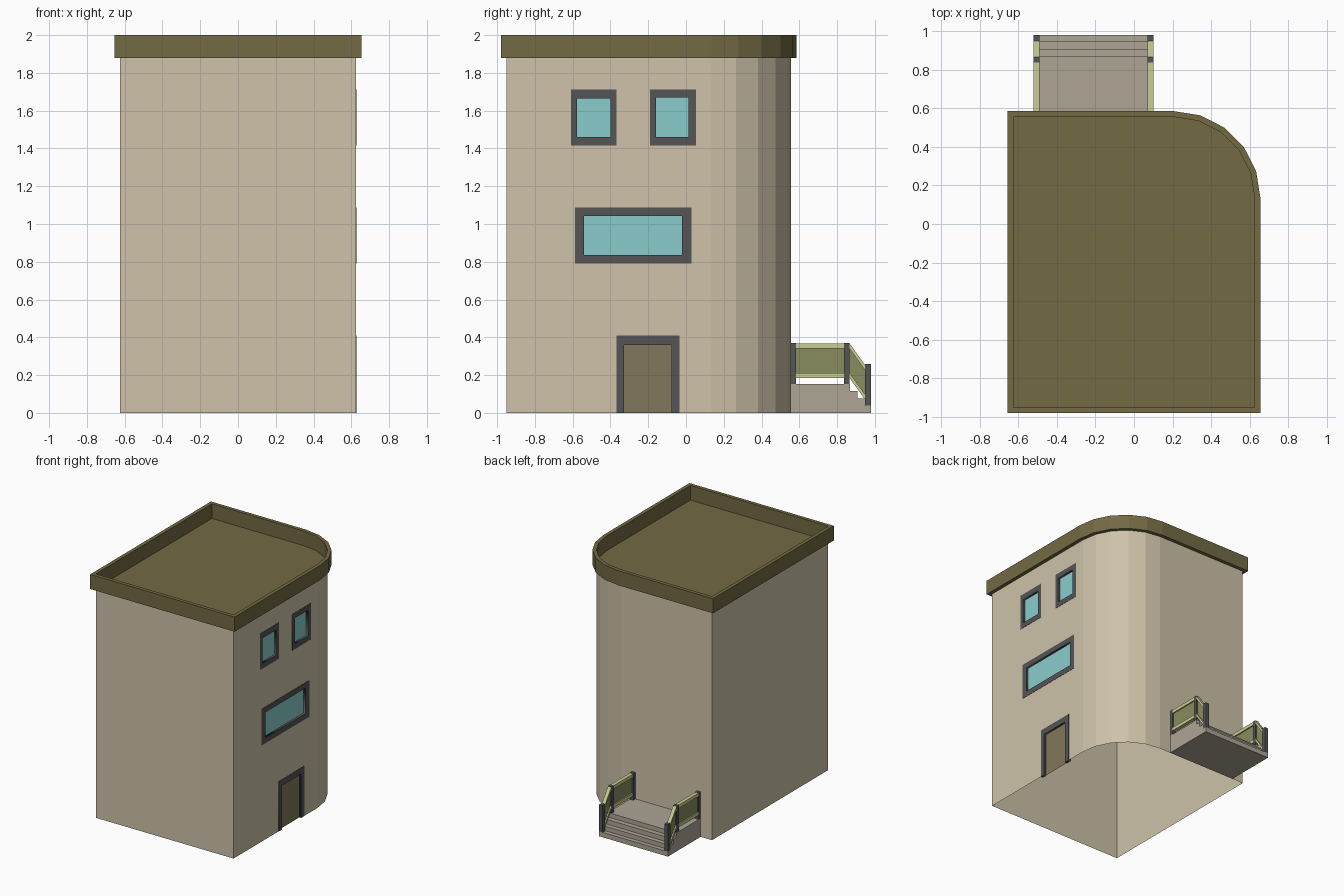
import bpy, bmesh, math

if "Cube" in bpy.data.objects:
    bpy.data.objects.remove(bpy.data.objects["Cube"])

def material(name, r, g, b):
    m = bpy.data.materials.new(name)
    m.diffuse_color = [(c / 255) ** 2.2 for c in (r, g, b)] + [1]
    m.use_nodes = True
    m.node_tree.nodes["Principled BSDF"].inputs["Base Color"].default_value = m.diffuse_color
    return m

PLASTER = material("plaster", 205, 193, 167)
ROOF = material("roof_olive", 114, 105, 69)
FRAME = material("dark_frame", 85, 85, 87)
GLASS = material("window_glass", 137, 203, 202)
DOOR = material("door_brown", 128, 119, 90)
STONE = material("step_stone", 172, 163, 148)
RAIL = material("rail_green", 200, 204, 145)
PANEL = material("rail_panel", 136, 139, 95)

def add_mesh(name, bm, mat, fix_normals=True):
    if fix_normals:
        bmesh.ops.recalc_face_normals(bm, faces=bm.faces)
    me = bpy.data.meshes.new(name)
    bm.to_mesh(me)
    bm.free()
    me.materials.append(mat)
    ob = bpy.data.objects.new(name, me)
    bpy.context.collection.objects.link(ob)
    return ob

def strip(bm, a, b, closed=True):
    """Quads between two vertex loops."""
    n = len(a)
    for i in range(n if closed else n - 1):
        j = (i + 1) % n
        bm.faces.new((a[i], a[j], b[j], b[i]))

def prism(name, profile, x0, x1, mat):
    """Side profile in (y, z), extruded along x."""
    bm = bmesh.new()
    a = [bm.verts.new((x0, y, z)) for y, z in profile]
    b = [bm.verts.new((x1, y, z)) for y, z in profile]
    strip(bm, a, b)
    bm.faces.new(a)
    bm.faces.new(b)
    return add_mesh(name, bm, mat)

def side_sheet(name, outlines, x, mat, depth=0.0):
    """Filled (y, z) outlines with holes, facing +x."""
    cu = bpy.data.curves.new(name, 'CURVE')
    cu.dimensions = '2D'
    cu.fill_mode = 'BOTH'
    cu.extrude = depth / 2
    for pts in outlines:
        sp = cu.splines.new('POLY')
        sp.points.add(len(pts) - 1)
        for p, (y, z) in zip(sp.points, pts):
            p.co = (y, z, 0, 1)
        sp.use_cyclic_u = True
    cu.materials.append(mat)
    ob = bpy.data.objects.new(name, cu)
    bpy.context.collection.objects.link(ob)
    ob.location.x = x - depth / 2
    ob.rotation_euler = (math.pi / 2, 0, math.pi / 2)
    bpy.ops.object.select_all(action='DESELECT')
    ob.select_set(True)
    bpy.context.view_layer.objects.active = ob
    bpy.ops.object.convert(target='MESH')

def rect(y0, y1, z0, z1):
    return [(y0, z0), (y1, z0), (y1, z1), (y0, z1)]

def footprint(grow):
    """Plan outline with one rounded corner in five facets."""
    x, y0, y1, r = 0.625 + grow, -0.95 - grow, 0.555 + grow, 0.42 + grow
    arc = [(0.205 + r * math.cos(math.radians(18 * i)),
            0.135 + r * math.sin(math.radians(18 * i))) for i in range(6)]
    return arc + [(-x, y1), (-x, y0), (x, y0)]

EAVE, TOP, WALL_X = 1.88, 2.0, 0.625

# Plain walls, open underneath
bm = bmesh.new()
low, high = ([bm.verts.new((x, y, z)) for x, y in footprint(0)] for z in (0, EAVE))
strip(bm, low, high, closed=False)
add_mesh("walls", bm, PLASTER, fix_normals=False)

# Roof with raised parapet
bm = bmesh.new()
ob_, ot, it, ib = ([bm.verts.new((x, y, z)) for x, y in footprint(g)]
                   for g, z in ((0.03, EAVE), (0.03, TOP), (0, TOP), (0, EAVE)))
for a, b in ((ob_, ot), (ot, it), (it, ib), (ib, ob_)):
    strip(bm, a, b)
bm.faces.new(ib)
add_mesh("roof_parapet", bm, ROOF, fix_normals=False)

# Windows: frame rectangle and glass rectangle
windows = {
    "upper_window_left": (rect(-0.61, -0.367, 1.416, 1.713), rect(-0.577, -0.40, 1.46, 1.665)),
    "upper_window_right": (rect(-0.19, 0.053, 1.416, 1.713), rect(-0.16, 0.012, 1.46, 1.67)),
    "wide_window": (rect(-0.588, 0.03, 0.79, 1.088), rect(-0.54, -0.02, 0.836, 1.043)),
}
for name, (outer, inner) in windows.items():
    side_sheet(name + "_frame", [outer, inner], WALL_X + 0.002, FRAME, 0.022)
    side_sheet(name + "_glass", [inner], WALL_X - 0.015, GLASS)

# Door and its frame
side_sheet("door_frame", [[(-0.367, 0), (-0.327, 0), (-0.327, 0.36), (-0.077, 0.36),
                           (-0.077, 0), (-0.034, 0), (-0.034, 0.41), (-0.367, 0.41)]],
           WALL_X + 0.002, FRAME, 0.022)
side_sheet("door", [rect(-0.327, -0.077, 0, 0.36)], WALL_X - 0.015, DOOR)

# Right wall with openings
wall = [(-0.95, 0), (-0.367, 0), (-0.367, 0.41), (-0.034, 0.41), (-0.034, 0),
        (0.135, 0), (0.135, EAVE), (-0.95, EAVE)]
side_sheet("right_wall", [wall] + [o for o, _ in windows.values()], WALL_X, PLASTER)

# Porch and steps
prism("porch_steps", [(0.555, 0), (0.98, 0), (0.98, 0.04), (0.945, 0.04), (0.945, 0.077),
                      (0.907, 0.077), (0.907, 0.115), (0.867, 0.115), (0.867, 0.152),
                      (0.555, 0.152)], -0.522, 0.102, STONE)

# Railings on both sides
def bar(y0, y1, z0, z1, drop=0):
    return [(y0, z0), (y1, z0 - drop), (y1, z1 - drop), (y0, z1)]

for side, cx in (("left", -0.506), ("right", 0.086)):
    for i, (y0, y1, z0, z1) in enumerate(((0.555, 0.583, 0.152, 0.37),
                                          (0.836, 0.866, 0.152, 0.37),
                                          (0.948, 0.98, 0.04, 0.26))):
        prism(f"{side}_post_{i + 1}", rect(y0, y1, z0, z1), cx - 0.016, cx + 0.016, FRAME)
    for part, y0, y1, drop in (("porch", 0.583, 0.836, 0), ("stair", 0.866, 0.948, 0.115)):
        prism(f"{side}_{part}_top_rail", bar(y0, y1, 0.34, 0.368, drop), cx - 0.015, cx + 0.015, RAIL)
        prism(f"{side}_{part}_bottom_rail", bar(y0, y1, 0.185, 0.212, drop), cx - 0.015, cx + 0.015, RAIL)
        prism(f"{side}_{part}_panel", bar(y0, y1, 0.212, 0.34, drop), cx - 0.005, cx + 0.005, PANEL)
